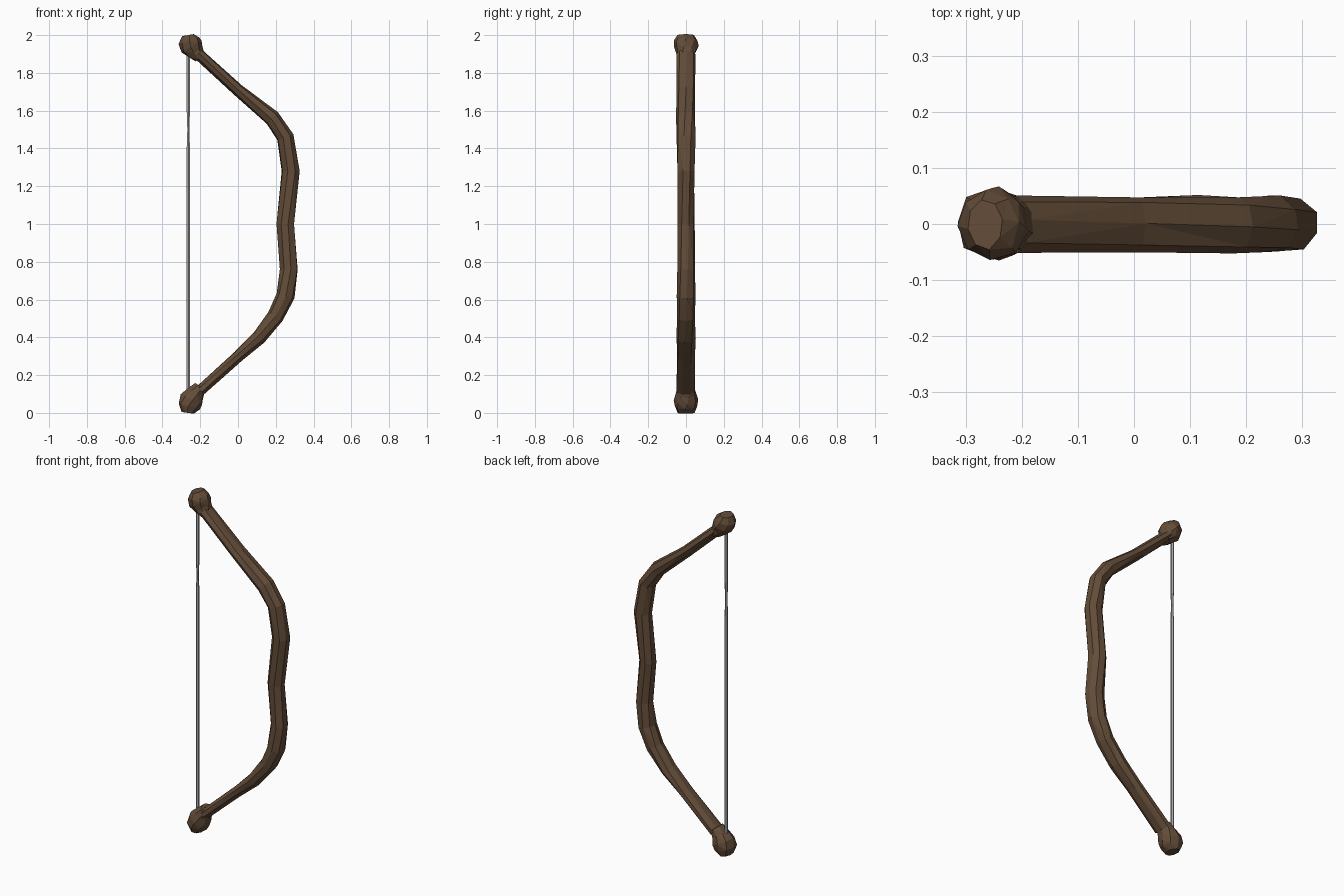
import bpy, bmesh, math, random
from mathutils import Vector

random.seed(4)
old = bpy.data.objects.get("Cube")
if old:
    bpy.data.objects.remove(old, do_unlink=True)


def material(name, colour):
    mat = bpy.data.materials.new(name)
    mat.use_nodes = True
    mat.diffuse_color = (*colour, 1)
    shader = mat.node_tree.nodes["Principled BSDF"]
    shader.inputs["Base Color"].default_value = (*colour, 1)
    return mat


def sweep(name, path, width, depth, sides, mat, twist=0, jitter=0):
    """Loft faceted rings along a path of (x, z) points.
    width and depth are rules giving the ring's half sizes from its index and point."""
    bm = bmesh.new()
    centres = [Vector((x, 0, z)) for x, z in path]
    last = len(centres) - 1
    across = Vector((0, 1, 0))
    rings = []
    for i, centre in enumerate(centres):
        tangent = centres[min(i + 1, last)] - centres[max(i - 1, 0)]
        side = across.cross(tangent.normalized())
        ring = []
        for k in range(sides):
            angle = math.tau * (k + 0.5) / sides + twist * i
            rough = 1 + random.uniform(-jitter, jitter)
            offset = (side * math.cos(angle) * width(i, centre)
                      + across * math.sin(angle) * depth(i, centre))
            ring.append(bm.verts.new(centre + offset * rough))
        rings.append(ring)
    for lower, upper in zip(rings, rings[1:]):
        for k in range(sides):
            n = (k + 1) % sides
            bm.faces.new((lower[k], lower[n], upper[n], upper[k]))
    bm.faces.new(rings[0])
    bm.faces.new(rings[-1])
    bmesh.ops.recalc_face_normals(bm, faces=bm.faces)
    quads = [f for f in bm.faces if len(f.verts) == 4]
    bmesh.ops.triangulate(bm, faces=quads)
    mesh = bpy.data.meshes.new(name)
    bm.to_mesh(mesh)
    bm.free()
    mesh.materials.append(mat)
    bpy.context.collection.objects.link(bpy.data.objects.new(name, mesh))


def knob(name, neck_z, cap_z):
    """Chunky tip that swells from its neck and curls to a level cap."""
    steps = 4
    neck_x, cap_x = -0.2, -0.265
    path = []
    for i in range(steps + 1):
        t = i / steps
        ease = math.sin(t * math.pi / 2)
        path.append((neck_x + (cap_x - neck_x) * ease, neck_z + (cap_z - neck_z) * t))

    def swell(i):
        return math.sin(math.pi * (i / steps) ** 1.3)

    sweep(name, path, lambda i, c: 0.033 + 0.03 * swell(i),
          lambda i, c: 0.045 + 0.02 * swell(i), 8, wood, twist=0.15, jitter=0.05)


wood = material("brown wood", (0.125, 0.073, 0.04))
cord = material("grey cord", (0.4, 0.4, 0.4))

# Carved stave from lower to upper tip, thicker at the grip, broader at the ends
stave = [(-0.2, 0.12), (0, 0.3), (0.11, 0.4), (0.2, 0.51), (0.25, 0.62), (0.27, 0.76),
         (0.25, 1), (0.28, 1.28), (0.25, 1.46), (0.18, 1.56), (0, 1.71), (-0.21, 1.9)]
sweep("bow_stave", stave, lambda i, c: 0.031 + 0.07 * max(0, c.x),
      lambda i, c: 0.048 + 0.006 * (c.z - 1) ** 2, 8, wood, twist=0.12, jitter=0.07)

# Knobbed tips
knob("upper_tip", 1.88, 2)
knob("lower_tip", 0.14, 0)

# Bowstring, pinched at the nocking point
nock = 1.5
string = [(-0.263, z) for z in (0.08, nock - 0.1, nock, nock + 0.1, 1.92)]


def string_radius(i, centre):
    return 0.006 if string[i][1] == nock else 0.01


sweep("bowstring", string, string_radius, string_radius, 6, cord)
